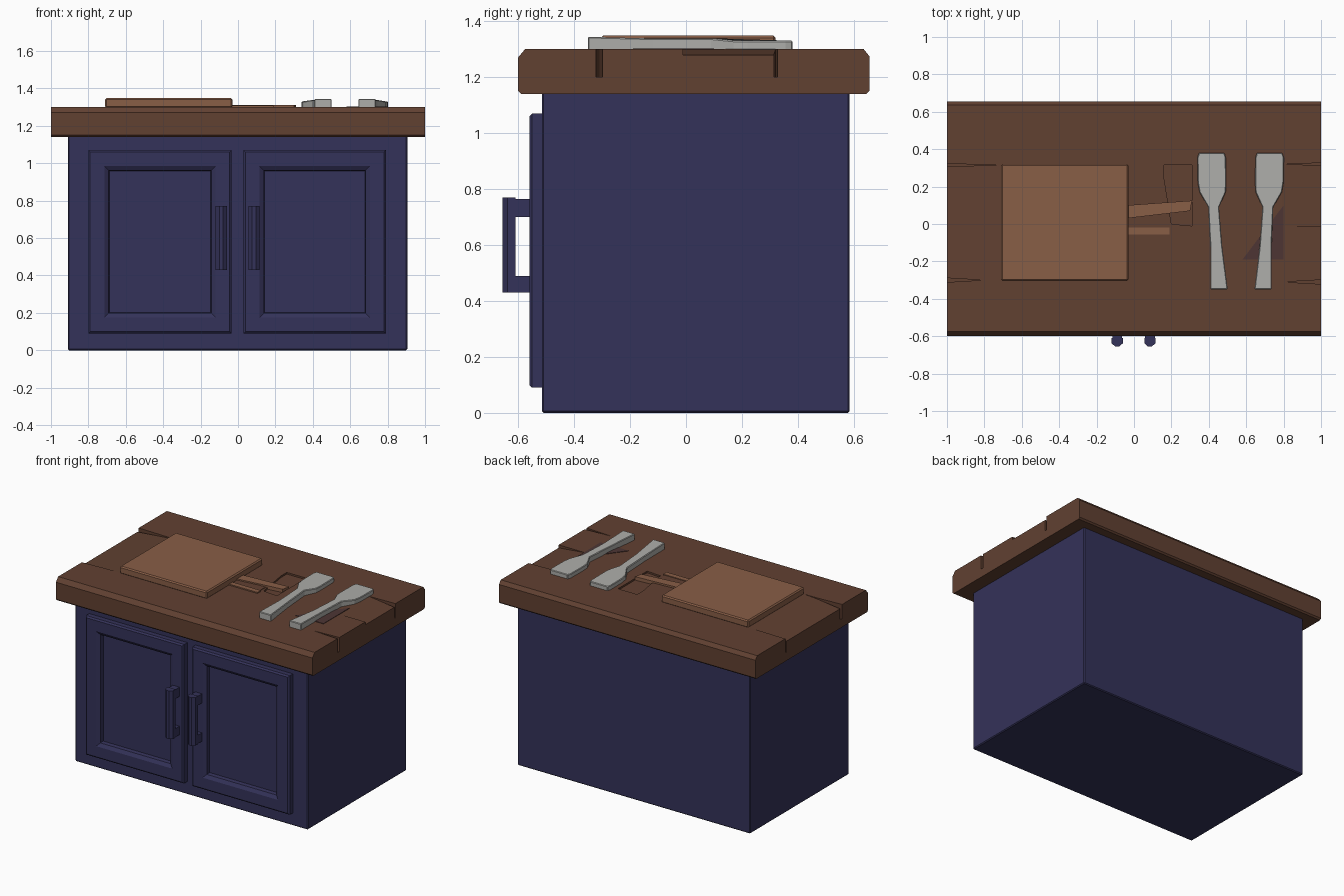
import bpy, bmesh, math
from mathutils import Vector

if "Cube" in bpy.data.objects:
    bpy.data.objects.remove(bpy.data.objects["Cube"], do_unlink=True)


def material(name, rgb):
    m = bpy.data.materials.new(name)
    m.use_nodes = True
    m.diffuse_color = (*rgb, 1)
    m.node_tree.nodes["Principled BSDF"].inputs["Base Color"].default_value = (*rgb, 1)
    return m


NAVY = material("navy paint", (0.034, 0.032, 0.100))
BROWN = material("brown wood", (0.120, 0.052, 0.031))
TAN = material("tan wood", (0.250, 0.112, 0.062))
STEEL = material("grey steel", (0.42, 0.42, 0.40))
STAIN = material("dark stain", (0.075, 0.036, 0.034))


def finish(name, bm, mat, bevel=0.0):
    bmesh.ops.recalc_face_normals(bm, faces=bm.faces)
    mesh = bpy.data.meshes.new(name)
    bm.to_mesh(mesh)
    bm.free()
    ob = bpy.data.objects.new(name, mesh)
    bpy.context.scene.collection.objects.link(ob)
    mesh.materials.append(mat)
    if bevel:
        mod = ob.modifiers.new("bevel", 'BEVEL')
        mod.width, mod.segments = bevel, 1
        mod.limit_method, mod.angle_limit = 'ANGLE', math.radians(40)
    return ob


def prism(name, outline, axis, lo, hi, mat, bevel=0.0):
    """Extrude a 2D outline along an axis (the other two axes in order)."""
    bm = bmesh.new()
    verts = []
    for p in outline:
        co = list(p)
        co.insert(axis, lo)
        verts.append(bm.verts.new(co))
    face = bm.faces.new(verts)
    new = bmesh.ops.extrude_face_region(bm, geom=[face])["geom"]
    shift = Vector((0, 0, 0))
    shift[axis] = hi - lo
    bmesh.ops.translate(bm, verts=[v for v in new if isinstance(v, bmesh.types.BMVert)], vec=shift)
    return finish(name, bm, mat, bevel)


def rect(x0, x1, y0, y1):
    return [(x0, y0), (x1, y0), (x1, y1), (x0, y1)]


def cut(target, cutter):
    mod = target.modifiers.new("cut", 'BOOLEAN')
    mod.operation, mod.object, mod.solver = 'DIFFERENCE', cutter, 'EXACT'
    bpy.context.view_layer.objects.active = target
    bpy.ops.object.modifier_apply(modifier=mod.name)
    bpy.data.objects.remove(cutter, do_unlink=True)


# Cabinet body
prism("cabinet_body", rect(-0.91, 0.905, -0.515, 0.585), 2, 0, 1.15, NAVY, 0.006)


# Doors: nested rectangular rings stepping out to the frame and into the panel
def door(name, x0, x1):
    z0, z1 = 0.09, 1.07
    rings = [(0, -0.51), (0, -0.55), (0.01, -0.56), (0.085, -0.56), (0.108, -0.545), (0.112, -0.518)]
    bm = bmesh.new()
    loops = [[bm.verts.new((x, y, z)) for x, z in rect(x0 + d, x1 - d, z0 + d, z1 - d)]
             for d, y in rings]
    for a, b in zip(loops, loops[1:]):
        for i in range(4):
            j = (i + 1) % 4
            bm.faces.new((a[i], a[j], b[j], b[i]))
    bm.faces.new(loops[-1])
    bm.faces.new(loops[0])
    finish(name, bm, NAVY)


door("right_door", -0.80, -0.035)
door("left_door", 0.03, 0.79)

# Handles: a pointed grip bar on two posts
for side, x in (("right", -0.09), ("left", 0.085)):
    grip = [(x - 0.03, -0.61), (x - 0.03, -0.638), (x - 0.01, -0.655),
            (x + 0.01, -0.655), (x + 0.03, -0.638), (x + 0.03, -0.61)]
    prism(side + "_handle_grip", grip, 2, 0.43, 0.77, NAVY)
    for end, z0, z1 in (("lower", 0.43, 0.49), ("upper", 0.70, 0.765)):
        prism(f"{side}_handle_{end}_post", rect(x - 0.026, x + 0.026, -0.62, -0.55), 2, z0, z1, NAVY)

# Worn countertop with a chamfered section
top = 1.30
section = [(-0.6, 1.15), (-0.59, 1.14), (0.645, 1.14), (0.655, 1.15),
           (0.655, 1.275), (0.635, top), (-0.575, top), (-0.6, 1.27)]
counter = prism("countertop", section, 0, -1, 1, BROWN)
# sunken middle plank, sloping down toward each end
for x_in, x_end, y0, y1 in ((-0.70, -1.05, -0.30, 0.315), (0.78, 1.05, -0.01, 0.32)):
    wedge = [(x_in, top + 0.001), (x_end, top + 0.001), (x_end, top - 0.026)]
    cut(counter, prism("plank_cutter", wedge, 1, y0, y1, BROWN))
# tapering cracks running in from the ends
for x_in, x_end, y, w in ((-0.81, -1.05, -0.30, 0.014), (-0.70, -1.05, 0.315, 0.008),
                          (0.80, 1.05, -0.31, 0.014), (0.80, 1.05, 0.32, 0.008)):
    wedge = [(x_in, y), (x_end, y - w), (x_end, y + w)]
    cut(counter, prism("crack_cutter", wedge, 2, 1.2, 1.4, BROWN))
# gouge beside the chopping board
cut(counter, prism("gouge_cutter", [(0.16, 0.25), (0.16, 0.315), (0.31, 0.315), (0.31, -0.01), (0.2, 0.0)],
                   2, top - 0.012, 1.4, BROWN))

# Chopping board and its two-pronged grip
prism("chopping_board", rect(-0.71, -0.03, -0.305, 0.32), 2, 1.295, 1.348, TAN, 0.008)
prism("board_grip_rear", [(-0.04, 0.03), (0.3, 0.07), (0.31, 0.125), (-0.04, 0.10)],
      2, 1.285, 1.312, TAN)
prism("board_grip_front", [(-0.04, -0.055), (0.19, -0.055), (0.19, -0.018), (-0.04, -0.018)],
      2, 1.295, 1.308, TAN)
prism("board_grip_hollow", rect(-0.035, 0.18, -0.02, 0.05), 2, 1.295, 1.303, BROWN)

# Stain on the worktop
prism("worktop_stain", [(0.58, -0.19), (0.80, -0.19), (0.80, 0.10)], 2, 1.297, 1.303, STAIN)

# Two spatulas: wide blade at the rear, slim neck, thicker grip at the front
for name, cx, lean in (("right_spatula", 0.415, 0.04), ("left_spatula", 0.725, -0.035)):
    widths = [(-0.35, 0.046), (-0.12, 0.032), (0.09, 0.029), (0.17, 0.07), (0.22, 0.076),
              (0.355, 0.076), (0.38, 0.068)]

    def mid(y):
        return cx + lean * min(1, max(0, (0.25 - y) / 0.6))

    outline = ([(mid(y) - w, y) for y, w in widths]
               + [(mid(y) + w, y) for y, w in reversed(widths)])
    ob = prism(name, outline, 2, 1.296, 1.34, STEEL)
    for v in ob.data.vertices:
        if v.co.z > 1.32:
            v.co.z = 1.344 if v.co.y < -0.2 else 1.338 if v.co.y < 0.1 else 1.33
    mod = ob.modifiers.new("bevel", 'BEVEL')
    mod.width, mod.segments = 0.004, 1
